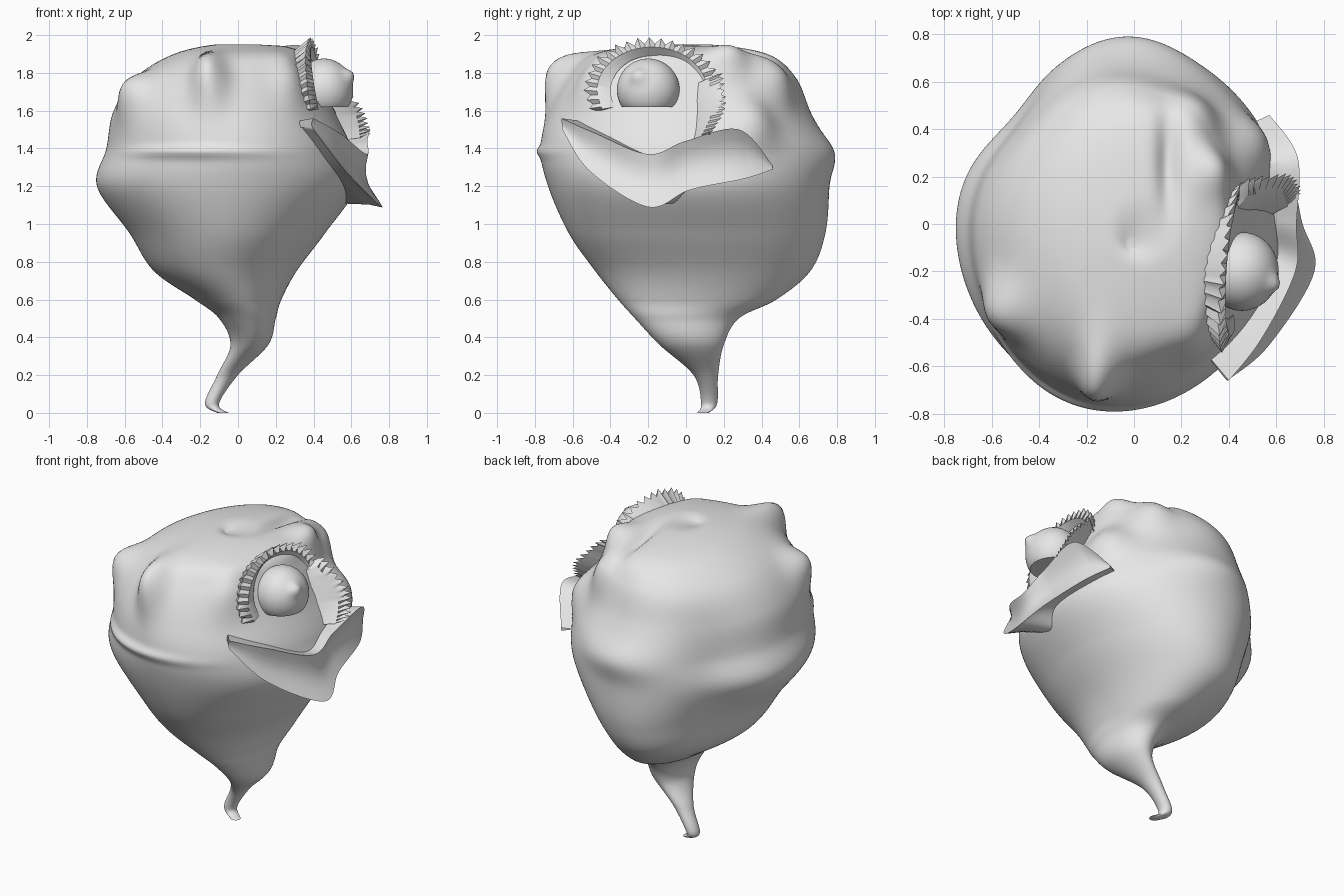
import bpy, math, random
from mathutils import Vector as V

if "Cube" in bpy.data.objects:
    bpy.data.objects.remove(bpy.data.objects["Cube"])
random.seed(4)

skin = bpy.data.materials.new("grey clay")
skin.diffuse_color = (0.8, 0.8, 0.8, 1)
skin.use_nodes = True
skin.node_tree.nodes["Principled BSDF"].inputs["Base Color"].default_value = skin.diffuse_color


def make(name, verts, faces, angle=60):
    me = bpy.data.meshes.new(name)
    me.from_pydata([tuple(v) for v in verts], [], faces)
    me.materials.append(skin)
    ob = bpy.data.objects.new(name, me)
    bpy.context.collection.objects.link(ob)
    bpy.ops.object.select_all(action='DESELECT')
    ob.select_set(True)
    bpy.context.view_layer.objects.active = ob
    bpy.ops.object.shade_smooth_by_angle(angle=math.radians(angle))
    return ob


def spline(rows, u):
    """Catmull-Rom through tuples, u in 0..1"""
    n = len(rows) - 1
    i = min(int(u * n), n - 1)
    t = u * n - i
    a, b, c, d = (rows[min(max(i + k, 0), n)] for k in (-1, 0, 1, 2))
    return [0.5 * (2 * q + (r - p) * t + (2 * p - 5 * q + 4 * r - s) * t * t
                   + (3 * q - p - 3 * r + s) * t ** 3) for p, q, r, s in zip(a, b, c, d)]


def bridge(rows, cols):
    """Quads between closed rings, with both ends capped"""
    quads = [(i * cols + j, i * cols + (j + 1) % cols, (i + 1) * cols + (j + 1) % cols, (i + 1) * cols + j)
             for i in range(rows) for j in range(cols)]
    return quads + [tuple(reversed(range(cols))), tuple(range(rows * cols, rows * cols + cols))]


# body profile: z, x min, x max, y min, y max
ROWS = [(0, -.11, -.05, .06, .12), (.05, -.175, -.1, .08, .165), (.2, -.11, 0, .04, .17),
        (.36, -.04, .16, -.14, .2), (.5, -.1, .2, -.27, .28), (.6, -.23, .23, -.36, .48),
        (.75, -.45, .31, -.48, .66), (.95, -.58, .46, -.62, .74), (1.2, -.75, .63, -.73, .76),
        (1.4, -.7, .6, -.77, .75), (1.6, -.66, .51, -.72, .66), (1.78, -.54, .43, -.62, .58),
        (1.9, -.34, .36, -.48, .43), (1.95, -.12, .18, -.2, .13), (1.93, -.03, .01, -.1, -.06)]

# lumps and dents: centre, size, height
LUMPS = [((-.15, -.66, 1.78), (.085, .2, .16), .13),    # front knob
         ((-.56, -.36, 1.70), (.12, .13, .13), .09),    # left knob
         ((-.3, -.76, 1.38), (.4, .3, .03), .03),       # front belt ridge
         ((0, .78, 1.36), (.25, .2, .1), .035),         # back belt ridge
         ((.3, .5, 1.78), (.13, .13, .16), .08),        # rear crown lumps
         ((.33, .22, 1.86), (.1, .1, .12), .06),
         ((.56, .36, 1.58), (.16, .15, .16), .14),      # cheek
         ((.28, -.5, 1.78), (.1, .15, .15), .05),       # brow base
         ((.15, .3, 1.95), (.05, .25, .12), -.05),      # crown crease
         ((-.55, .5, 1.25), (.3, .3, .5), -.09)]        # flattened rear left

NZ, NA = 190, 160
verts = []
for i in range(NZ + 1):
    z, x0, x1, y0, y1 = spline(ROWS, i / NZ)
    for j in range(NA):
        a = 2 * math.pi * j / NA
        p = V(((x0 + x1) / 2 + (x1 - x0) / 2 * math.cos(a),
               (y0 + y1) / 2 + (y1 - y0) / 2 * math.sin(a), z))
        d = (p - V((0, 0, 1.2))).normalized()
        h = sum(k * math.exp(-sum(((p[m] - c[m]) / s[m]) ** 2 for m in range(3))) for c, s, k in LUMPS)
        verts.append(p + d * h)
make("body", verts, bridge(NZ, NA), 80)

# lip: paired upper edge (x, y, z) and lower edge (x, y, z)
LIP = [(.40, -.66, 1.56, .40, -.655, 1.50), (.54, -.48, 1.48, .57, -.51, 1.28),
       (.68, -.20, 1.37, .76, -.20, 1.09), (.685, 0, 1.44, .705, .02, 1.18),
       (.69, .28, 1.50, .65, .31, 1.24), (.57, .46, 1.31, .57, .46, 1.29)]
N = 80
verts = []
for i in range(N + 1):
    q = spline(LIP, i / N)
    top, low = V(q[:3]), V(q[3:])
    back = V((-.2, .04 - top.y * .3, 0))
    verts += [top + back + V((0, 0, -.05)), top + back * .3 + V((0, 0, -.01)), top]
    for t in (.2, .4, .6, .8):
        hollow = -.045 * math.sin(math.pi * t) * min(1, (top - low).length * 4)
        verts.append(top.lerp(low, t) + V((hollow, 0, 0)))
    verts += [low, low + back * .35 + V((0, 0, .015)), low + back + V((0, 0, .02))]
make("lip", verts, [f[::-1] for f in bridge(N, len(verts) // (N + 1))], 70)

# eyeball with flat underside and a raised pupil
pupil = V((.82, -.3, .42)).normalized()
R, S = 32, 48
verts = []
for i in range(R + 1):
    t = math.pi * (1 - (i + .02) / (R + .04))
    for j in range(S):
        a = 2 * math.pi * j / S
        d = V((math.sin(t) * math.cos(a), math.sin(t) * math.sin(a), math.cos(t)))
        r = .155 + .03 * math.exp(-((d - pupil).length / .22) ** 2)
        p = V((.455, -.2, 1.71)) + V((d.x, d.y * 1.07, d.z * 1.07)) * r
        p.z = max(p.z, 1.62)
        verts.append(p)
make("eyeball", verts, bridge(R, S), 50)


def ruffle(name, path, n, spike):
    """Ragged frill: path rows hold inner point, outer point"""
    verts = []
    for i in range(n + 1):
        q = spline(path, i / n)
        a, b = V(q[:3]), V(q[3:])
        m = a.lerp(b, .55) + V((.03, 0, 0))
        b = b + (b - a).normalized() * spike * (random.uniform(.2, .6) if i % 2 else -.5)
        b.x += .015 * (i % 2)
        verts += [a, m, b, b.lerp(a, .5) + V((-.07, 0, -.02))]
    make(name, verts, bridge(n, 4), 45)


# brow tufts arching over the eye, and the ragged rim behind it
brow = []
for k in range(9):
    a = math.radians(205 - 27 * k)
    c, s = math.cos(a), math.sin(a)
    brow.append((.40 - .05 * s, -.18 + .22 * c, 1.70 + .19 * s, .40 - .03 * s + .04 * c, -.18 + .35 * c, 1.71 + .265 * s))
ruffle("brow", brow, 44, .04)
ruffle("cheek_rim", [(.43, .05, 1.74, .46, .18, 1.80), (.52, .06, 1.58, .64, .20, 1.61),
                     (.54, .02, 1.44, .68, .12, 1.47)], 26, .03)
